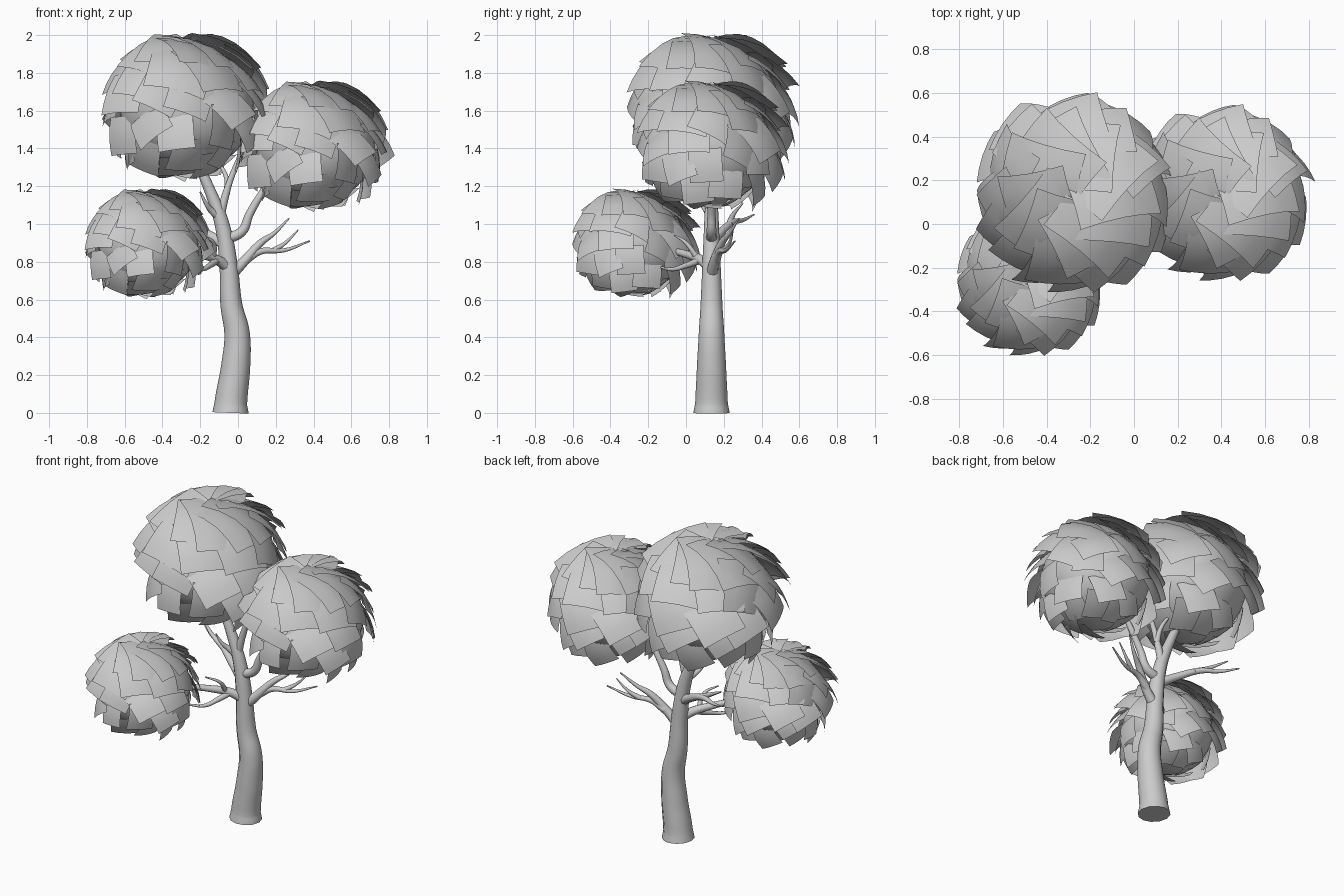
import bpy, bmesh, math, random
from mathutils import Vector, Matrix

cube = bpy.data.objects.get("Cube")
if cube:
    bpy.data.objects.remove(cube, do_unlink=True)

grey = bpy.data.materials.new("plain_grey")
grey.use_nodes = True
grey.diffuse_color = (0.6, 0.6, 0.6, 1)
grey.node_tree.nodes["Principled BSDF"].inputs["Base Color"].default_value = (0.6, 0.6, 0.6, 1)


def limb(name, points, base, tip):
    """Tapered tube through points, smooth shaded."""
    cu = bpy.data.curves.new(name, 'CURVE')
    cu.dimensions = '3D'
    cu.bevel_depth = 1
    cu.bevel_resolution = 4
    cu.resolution_u = 6
    cu.use_fill_caps = True
    sp = cu.splines.new('BEZIER')
    sp.bezier_points.add(len(points) - 1)
    for i, (bp, p) in enumerate(zip(sp.bezier_points, points)):
        bp.co = p
        bp.handle_left_type = bp.handle_right_type = 'AUTO'
        bp.radius = base + (tip - base) * i / (len(points) - 1)
    ob = bpy.data.objects.new(name, cu)
    bpy.context.collection.objects.link(ob)
    cu.materials.append(grey)
    bpy.ops.object.select_all(action='DESELECT')
    ob.select_set(True)
    bpy.context.view_layer.objects.active = ob
    bpy.ops.object.convert(target='MESH')
    bpy.ops.object.shade_smooth_by_angle(angle=math.radians(50))


def add_leaf(bm, polar, azimuth, width, length, lift, roll, flare, spin):
    """Curved square leaf near the unit sphere, tilted like a shingle."""
    place = Matrix.Rotation(azimuth, 4, 'Z') @ Matrix.Rotation(polar, 4, 'Y')
    tilt = (Matrix.Rotation(spin, 4, 'Z') @ Matrix.Rotation(roll, 4, 'X')
            @ Matrix.Rotation(flare, 4, 'Y'))
    n = 4
    rows = []
    for i in range(n + 1):
        row = []
        for j in range(n + 1):
            u, v = (i / n - 0.5) * length, (j / n - 0.5) * width
            p = tilt @ Vector((u, v, -0.42 * (u * u + v * v)))
            row.append(bm.verts.new(place @ (p + Vector((0, 0, lift)))))
        rows.append(row)
    for i in range(n):
        for j in range(n):
            bm.faces.new((rows[i][j], rows[i + 1][j],
                          rows[i + 1][j + 1], rows[i][j + 1]))


# Tiers of leaves: polar angle, count, width, length, lift, roll, flare, jitter
TIERS = [
    (29, 12, 0.84, 0.98, 0.97, -18, -4, 4),
    (56, 11, 0.76, 0.78, 1.00, -15, -11, 14),
    (82, 11, 0.64, 0.66, 1.02, -14, -20, 20),
    (106, 11, 0.56, 0.56, 1.02, -12, -28, 22),
    (130, 9, 0.54, 0.50, 1.00, -10, -26, 20),
    (152, 7, 0.52, 0.50, 0.95, -8, -8, 12),
]


def foliage(name, centre, radius):
    """Round clump: smooth core wrapped in overlapping leaves."""
    rng = random.Random(5)
    bm = bmesh.new()
    bmesh.ops.create_uvsphere(bm, u_segments=32, v_segments=16, radius=0.9)
    for polar, count, width, length, lift, roll, flare, jitter in TIERS:
        for k in range(count):
            def wobble(scale):
                return math.radians(rng.uniform(-jitter, jitter) * scale)
            add_leaf(bm, math.radians(polar) + wobble(0.3),
                     math.tau * (k + polar / 50) / count + wobble(0.5),
                     width * rng.uniform(0.85, 1.1), length * rng.uniform(0.85, 1.1),
                     lift, math.radians(roll) + wobble(0.6),
                     math.radians(flare) + wobble(0.6), wobble(1.8))
    me = bpy.data.meshes.new(name)
    bm.to_mesh(me)
    bm.free()
    me.materials.append(grey)
    me.polygons.foreach_set("use_smooth", [True] * len(me.polygons))
    ob = bpy.data.objects.new(name, me)
    ob.location = centre
    ob.scale = (radius * 1.06, radius * 1.06, radius)
    bpy.context.collection.objects.link(ob)


# Trunk
Y = 0.135
limb("trunk", [(-0.04, Y, 0), (-0.038, Y, 0.05), (-0.012, Y, 0.25), (-0.005, Y, 0.42),
               (-0.035, Y, 0.57), (-0.05, Y, 0.78), (-0.085, Y, 1.0), (-0.15, Y, 1.18),
               (-0.25, Y, 1.4)], 0.096, 0.02)

# Lower left branch and its twigs
limb("left_branch", [(-0.05, Y, 0.72), (0.03, 0.15, 0.80), (0.12, 0.19, 0.90),
                     (0.19, 0.23, 0.95), (0.27, 0.28, 1.03)], 0.034, 0.004)
limb("left_branch_fork", [(0.04, 0.16, 0.81), (0.12, 0.18, 0.855), (0.24, 0.21, 0.86),
                          (0.38, 0.26, 0.91)], 0.024, 0.004)
limb("left_branch_twig", [(0.19, 0.20, 0.86), (0.25, 0.23, 0.90), (0.32, 0.25, 0.97)],
     0.016, 0.003)

# Branch carrying the left clump
limb("upper_branch", [(-0.07, Y, 0.92), (0.02, Y, 0.96), (0.06, Y, 1.05),
                      (0.13, Y, 1.17), (0.24, Y, 1.34)], 0.03, 0.014)

# Long back branch on the right side
limb("right_back_branch", [(-0.07, Y, 0.89), (-0.17, 0.18, 0.95), (-0.30, 0.25, 1.01),
                           (-0.40, 0.30, 1.02), (-0.50, 0.36, 1.05)], 0.03, 0.004)
limb("right_back_fork", [(-0.26, 0.23, 0.995), (-0.36, 0.25, 1.05), (-0.46, 0.30, 1.11)],
     0.02, 0.004)

# Forks below the top clump
limb("crown_fork", [(-0.10, Y, 1.02), (-0.075, Y, 1.12), (-0.045, Y, 1.22), (0.01, Y, 1.36)],
     0.026, 0.012)
limb("crown_fork_twig", [(-0.06, Y, 1.16), (-0.06, 0.17, 1.24), (-0.11, 0.2, 1.34)],
     0.018, 0.008)
limb("crown_side_twig", [(-0.09, Y, 1.03), (-0.14, 0.11, 1.07), (-0.17, 0.08, 1.11),
                         (-0.20, 0.06, 1.17)], 0.024, 0.004)

# Branch carrying the low clump
limb("low_branch", [(-0.04, Y, 0.76), (-0.11, 0.08, 0.81), (-0.20, 0.0, 0.84),
                    (-0.32, -0.12, 0.87)], 0.032, 0.014)
limb("low_branch_twig", [(-0.11, 0.08, 0.81), (-0.15, 0.0, 0.78), (-0.19, -0.07, 0.76),
                         (-0.26, -0.13, 0.77)], 0.02, 0.006)
limb("low_branch_upper_twig", [(-0.13, 0.06, 0.82), (-0.13, 0.0, 0.90), (-0.19, -0.06, 0.94)],
     0.016, 0.004)

# Leaf clumps
foliage("top_foliage", (-0.27, 0.14, 1.615), 0.374)
foliage("left_foliage", (0.41, 0.14, 1.41), 0.33)
foliage("low_foliage", (-0.475, -0.265, 0.893), 0.278)
